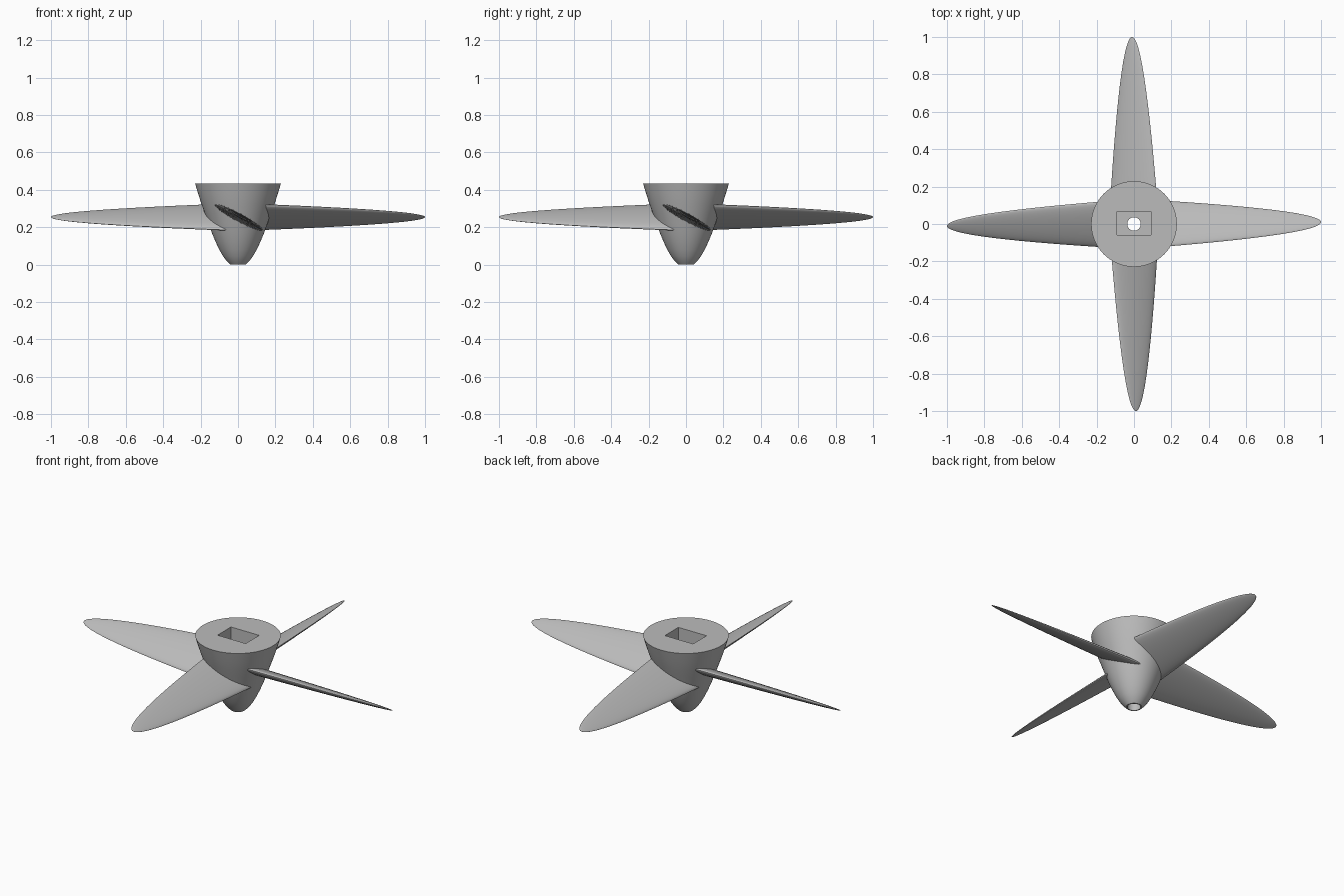
import bpy, bmesh
from math import sin, cos, pi, radians, sqrt
from mathutils import Matrix, Vector

cube = bpy.data.objects.get("Cube")
if cube:
    bpy.data.objects.remove(cube, do_unlink=True)

metal = bpy.data.materials.new("plain grey")
metal.use_nodes = True
metal.diffuse_color = (0.5, 0.5, 0.5, 1)
metal.node_tree.nodes["Principled BSDF"].inputs["Base Color"].default_value = (0.5, 0.5, 0.5, 1)


def finish(name, bm):
    """Turn a bmesh into a linked object with the shared material."""
    bmesh.ops.recalc_face_normals(bm, faces=bm.faces)
    mesh = bpy.data.meshes.new(name)
    bm.to_mesh(mesh)
    bm.free()
    mesh.materials.append(metal)
    obj = bpy.data.objects.new(name, mesh)
    bpy.context.collection.objects.link(obj)
    return obj


def loft(bm, rings):
    """Bridge closed rings of points and cap both ends."""
    loops = [[bm.verts.new(p) for p in ring] for ring in rings]
    n = len(loops[0])
    for a, b in zip(loops, loops[1:]):
        for i in range(n):
            j = (i + 1) % n
            bm.faces.new((a[i], a[j], b[j], b[i]))
    bm.faces.new(loops[0])
    bm.faces.new(loops[-1])


def smooth(obj):
    bpy.ops.object.select_all(action="DESELECT")
    obj.select_set(True)
    bpy.context.view_layer.objects.active = obj
    bpy.ops.object.shade_smooth_by_angle(angle=radians(35))


# Hub: rounded cone, narrow at the bottom
SEGMENTS = 72
profile = [(0.042, 0), (0.06, 0.018), (0.08, 0.045), (0.1, 0.08), (0.12, 0.122),
           (0.14, 0.17), (0.158, 0.22), (0.176, 0.27), (0.194, 0.32),
           (0.212, 0.375), (0.229, 0.433)]
bm = bmesh.new()
loft(bm, [[(r * cos(2 * pi * i / SEGMENTS), r * sin(2 * pi * i / SEGMENTS), z)
           for i in range(SEGMENTS)] for r, z in profile])
hub = finish("hub", bm)

# Rectangular socket in the top and shaft hole through the middle
bm = bmesh.new()
bmesh.ops.create_cube(bm, size=1, matrix=Matrix.Translation((0, 0.003, 0.433))
                      @ Matrix.Diagonal((0.184, 0.126, 0.2, 1)))
socket = finish("socket_cutter", bm)
bm = bmesh.new()
bmesh.ops.create_cone(bm, cap_ends=True, segments=40, radius1=0.036, radius2=0.036,
                      depth=1, matrix=Matrix.Translation((0, 0, 0.2)))
shaft = finish("shaft_cutter", bm)

bpy.context.view_layer.objects.active = hub
for cutter in (socket, shaft):
    cutter.hide_render = True
    mod = hub.modifiers.new("cut", "BOOLEAN")
    mod.operation = "DIFFERENCE"
    mod.solver = "EXACT"
    mod.object = cutter
    bpy.ops.object.modifier_apply(modifier=mod.name)
    bpy.data.objects.remove(cutter, do_unlink=True)
smooth(hub)

# Blades: tilted lens sections tapering to a rounded tip
TILT = radians(28)
ROOT, RINGS, SIDES = 0.06, 28, 32
chord = Vector((cos(TILT), 0, -sin(TILT)))
normal = Vector((sin(TILT), 0, cos(TILT)))


def section(t):
    taper = 1 - 0.995 * t
    reach = 1 - (1 - ROOT) * taper ** 2
    half = 0.152 * sqrt(1 - reach)
    centre = Vector((0.01 * reach, -reach, 0.254))
    return [centre + chord * half * cos(2 * pi * i / SIDES)
            + normal * half * 0.16 * sin(2 * pi * i / SIDES) for i in range(SIDES)]


for k, side in enumerate(("front", "left", "back", "right")):
    bm = bmesh.new()
    loft(bm, [section(i / RINGS) for i in range(RINGS + 1)])
    bmesh.ops.rotate(bm, verts=bm.verts, cent=(0, 0, 0),
                     matrix=Matrix.Rotation(k * pi / 2, 3, "Z"))
    smooth(finish(side + "_blade", bm))
